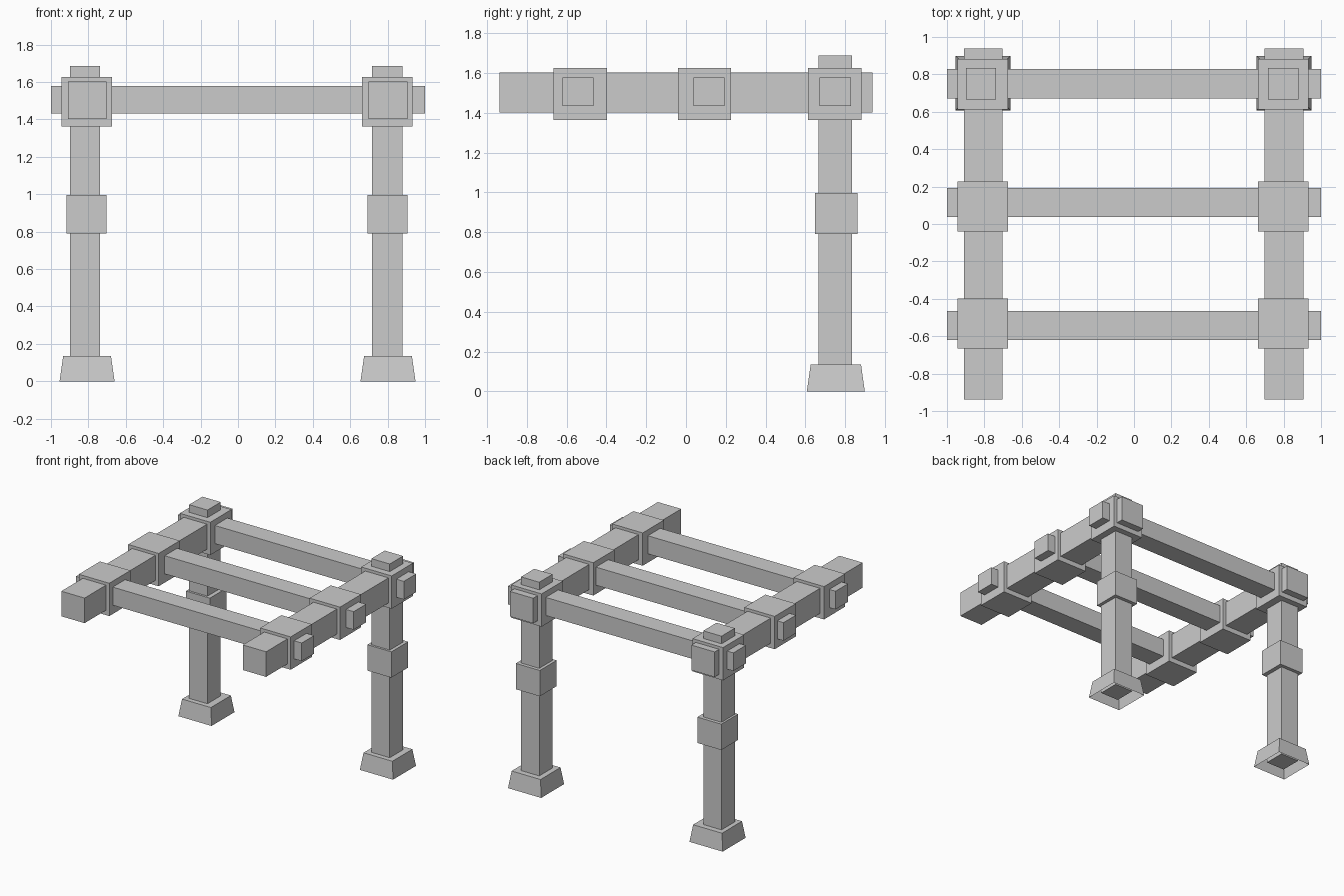
import bpy, bmesh

if "Cube" in bpy.data.objects:
    bpy.data.objects.remove(bpy.data.objects["Cube"])


def make(name, verts, faces):
    mesh = bpy.data.meshes.new(name)
    mesh.from_pydata(verts, [], faces)
    obj = bpy.data.objects.new(name, mesh)
    bpy.context.collection.objects.link(obj)
    bm = bmesh.new()
    bm.from_mesh(mesh)
    bmesh.ops.recalc_face_normals(bm, faces=bm.faces)
    bm.to_mesh(mesh)
    bm.free()
    return obj


def block(name, x, y, z, taper=1.0, open_bottom=False):
    """Box from (min, max) ranges; the top can be tapered and the bottom left open."""
    cx, cy = sum(x) / 2, sum(y) / 2
    verts = []
    for level, s in ((z[0], 1.0), (z[1], taper)):
        for px, py in ((x[0], y[0]), (x[1], y[0]), (x[1], y[1]), (x[0], y[1])):
            verts.append((cx + (px - cx) * s, cy + (py - cy) * s, level))
    faces = [(4, 5, 6, 7), (0, 1, 5, 4), (1, 2, 6, 5), (2, 3, 7, 6), (3, 0, 4, 7)]
    if not open_bottom:
        faces.append((3, 2, 1, 0))
    return make(name, verts, faces)


def span(centre, size):
    return (centre - size / 2, centre + size / 2)


POST_Y = 0.75
BARS_Y = (-0.543, 0.115, POST_Y)
JOINTS_Y = (-0.532, 0.093, 0.747)

# Each side: post, foot, collar, long beam and joint blocks
for side, post_x, joint_x, beam_x in (("left", -0.818, -0.81, -0.807),
                                      ("right", 0.798, 0.798, 0.802)):
    block(f"{side}_post", span(post_x, 0.162), span(POST_Y, 0.168), (0.04, 1.687))
    block(f"{side}_foot", span(beam_x, 0.294), span(0.753, 0.291), (0, 0.135), 0.87, True)
    block(f"{side}_post_collar", span(beam_x - 0.003, 0.213), span(0.755, 0.213), (0.79, 0.997))
    block(f"{side}_beam", span(beam_x, 0.206), (-0.937, 0.937), (1.402, 1.603))
    for i, y in enumerate(JOINTS_Y):
        block(f"{side}_joint_block_{i + 1}", span(joint_x, 0.27), span(y, 0.268), (1.363, 1.626))

# Crossbars passing through the joints
for i, y in enumerate(BARS_Y):
    block(f"crossbar_{i + 1}", (-1, 1), span(y, 0.157), (1.433, 1.578))
